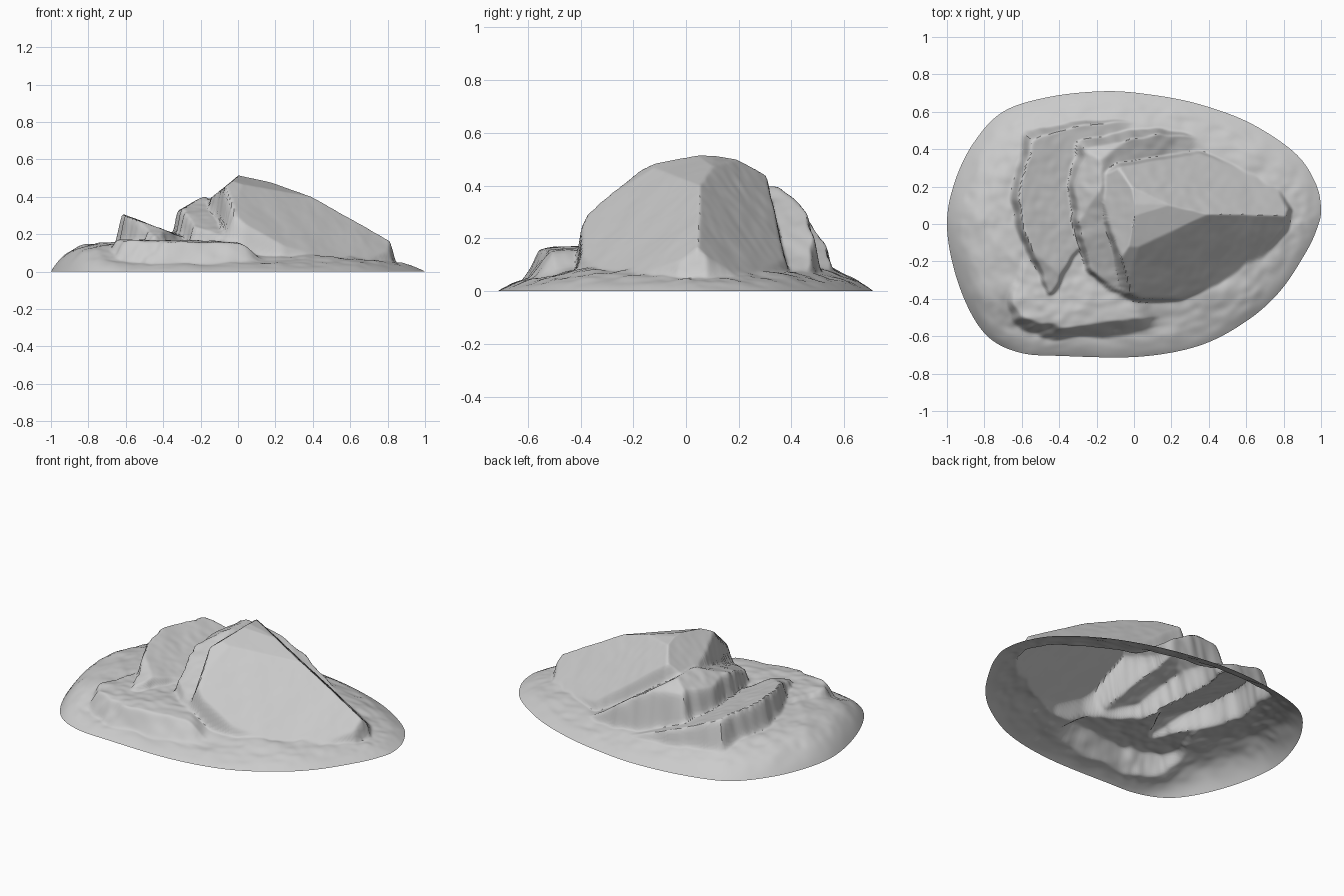
import bpy, bmesh, math
from mathutils import Vector, noise

if "Cube" in bpy.data.objects:
    bpy.data.objects.remove(bpy.data.objects["Cube"])

# Footprint of the whole outcrop
outline = [Vector(p) for p in [
    (1, .08), (.97, .22), (.86, .38), (.62, .54), (.35, .64), (.1, .69), (-.15, .71),
    (-.45, .68), (-.7, .6), (-.86, .43), (-.96, .22), (-1, 0), (-.96, -.25),
    (-.87, -.48), (-.76, -.62), (-.6, -.69), (-.4, -.705), (.02, -.71), (.35, -.65),
    (.6, -.52), (.78, -.36), (.92, -.15), (.98, -.02)]]
STEPS, RINGS = 12, 115


def spline(pts, steps):
    out, n = [], len(pts)
    for i in range(n):
        a, b, c, d = (pts[(i + k) % n] for k in (-1, 0, 1, 2))
        for s in range(steps):
            t = s / steps
            out.append(.5 * (2 * b + (c - a) * t + (2 * a - 5 * b + 4 * c - d) * t * t
                             + (3 * b - a - 3 * c + d) * t ** 3))
    return out


def rise(x, y, a, b, slope, base):
    """Inclined face rising to the left of line a-b."""
    dx, dy = b[0] - a[0], b[1] - a[1]
    return base + slope * (dx * (y - a[1]) - dy * (x - a[0])) / math.hypot(dx, dy)


def wall(x, y, poly, slope, base):
    """Height of steep sides rising inward from a convex counter-clockwise footprint."""
    return min(rise(x, y, a, b, slope, base) for a, b in zip(poly, poly[1:] + poly[:1]))


BOULDER = [(-.06, -.395), (.02, -.425), (.25, -.41), (.53, -.3), (.69, -.18), (.82, -.03),
           (.84, .08), (.75, .22), (.36, .39), (-.1, .36), (-.19, .3), (-.215, .13), (-.19, 0)]
MIDDLE = [(-.04, -.39), (.1, -.3), (.36, .4), (.33, .45), (.1, .5), (-.3, .45),
          (-.365, .2), (-.345, .02), (-.26, -.25), (-.12, -.37)]
LEFT = [(-.46, -.39), (-.4, -.34), (-.2, 0), (.1, .5), (.08, .53), (-.25, .55),
        (-.58, .48), (-.67, .13), (-.62, -.06)]
LEDGE = [(-.72, -.42), (-.65, -.53), (-.48, -.61), (.04, -.57), (.15, -.45), (.05, -.2),
         (-.1, 0), (-.6, 0)]


def boulder(x, y):
    return min(wall(x, y, BOULDER, 7, .06),
               rise(x, y, (.3, -.44), (.85, -.05), .95, .07),
               .505 - .3 * x + .25 * y, .56 - .3 * x + .7 * y,
               .515 - .22 * x, .51 + .8 * x,
               .31 - .7 * (x - .62),
               .51 - .22 * x - .2 * (y - .13), .51 - .24 * x - .6 * (y - .17),
               rise(x, y, (.86, .12), (.34, .44), 1.1, .07))


def middle_slab(x, y):
    return min(wall(x, y, MIDDLE, 5, .13), .39 + .55 * (x + .2), .395 - .65 * (x + .17),
               .37 + .38 * (y - .1), .385 - .8 * (y - .36))


def left_slab(x, y):
    return min(wall(x, y, LEFT, 5, .12), .315 - .38 * (x + .64), .3 + .4 * (y + .08),
               .31 - .7 * (y - .4), .32 + 2 * (x + .64))


def ledge(x, y):
    return min(wall(x, y, LEDGE, 1.6, .06), .15 - .03 * x + .12 * (y + .5),
               .165, .155 - .75 * x)


def mound(x, y, edge):
    top = .12 - .06 * x if x < 0 else .115 - .055 * x
    k = min(1, max(0, (-y - .35) / .2)) * min(1, max(0, (x + .85) / .25))
    top = top * (1 - k) + .065 * k
    return top * (1 - math.exp(-edge / (.1 + .1 * max(0, y))))


def height(x, y, edge):
    # Weathered break lines
    q = Vector((x * 7, y * 7, 3))
    n1 = .014 * noise.noise(q) + .008 * noise.noise(q * 3)
    n2 = .014 * noise.noise(q + Vector((9, 4, 2))) + .008 * noise.noise(q * 3.1)
    u, v = x + n1, y + n2
    rough = noise.noise(q * 1.3) + .6 * noise.noise(q * 3)
    ground = max(mound(x, y, edge), ledge(x + 2 * n1, y + 2 * n2)) + min(edge, .1) * .1 * rough
    return max(0, ground, boulder(x + .3 * n1, y + .3 * n2), middle_slab(u, v), left_slab(u, v))


# Open rock shell: rings shrinking from the rim to the centre
rim = spline(outline, STEPS)
bm = bmesh.new()
rings = []
for r in range(RINGS):
    t = 1 - r / RINGS
    row = []
    for p in rim:
        x, y = p * t
        z = 0 if r == 0 else height(x, y, (1 - t) * p.length)
        row.append(bm.verts.new((x, y, z)))
    rings.append(row)
n = len(rim)
for a, b in zip(rings, rings[1:]):
    for i in range(n):
        j = (i + 1) % n
        bm.faces.new((a[i], a[j], b[j], b[i]))
centre = bm.verts.new((0, 0, height(0, 0, 1)))
for i in range(n):
    bm.faces.new((rings[-1][i], rings[-1][(i + 1) % n], centre))

# Wear the steep breaks down slightly
inner = [v for row in rings[1:] for v in row] + [centre]
for _ in range(2):
    bmesh.ops.smooth_vert(bm, verts=inner, factor=.5, use_axis_x=True, use_axis_y=True,
                          use_axis_z=True)
mesh = bpy.data.meshes.new("rock_outcrop")
bm.to_mesh(mesh)
bm.free()
rock = bpy.data.objects.new("rock_outcrop", mesh)
bpy.context.collection.objects.link(rock)
bpy.context.view_layer.objects.active = rock
rock.select_set(True)
bpy.ops.object.shade_smooth_by_angle(angle=math.radians(40))
